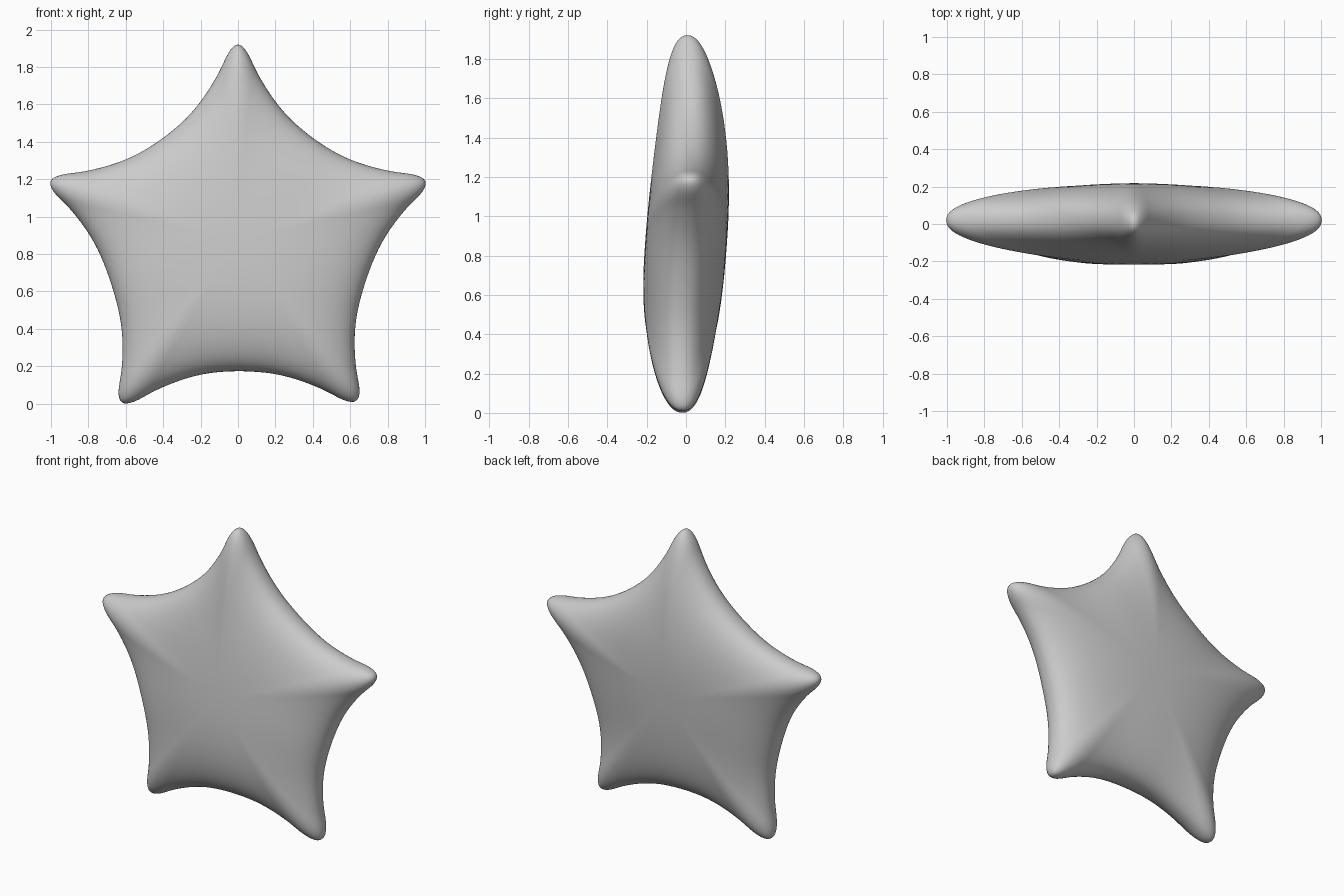
import bpy, bmesh
from math import sin, cos, pi, radians

if "Cube" in bpy.data.objects:
    bpy.data.objects.remove(bpy.data.objects["Cube"], do_unlink=True)

CENTRE_Z, DEPTH, LEAN, POWER = 0.862, 0.208, 0.026, 2.25
CORE_RADIUS, CORE_BLEND = 0.8, 1.5
RINGS, STEPS = 28, 4

# Half of one arm outline: degrees from the tip, radius
HALF_ARM = [(0, 1.053), (2.7, 1.014), (6.5, 0.909), (11, 0.826),
            (17, 0.756), (25, 0.706), (36, 0.685)]


def star_outline():
    """Closed smooth outline through five mirrored copies of the half arm."""
    arm = [(-a, r) for a, r in HALF_ARM[:0:-1]] + HALF_ARM[:-1]
    keys = []
    for i in range(5):
        for a, r in arm:
            turn = a + 72 * i
            side = min(turn, 360 - turn)
            # The two lower flanks are fuller than the other edges
            if 72 < side < 144:
                r += 0.028 * sin(pi * (side - 72) / 72) ** 0.6
            # The lower left arm points slightly further out
            if i == 2:
                turn -= 0.8 * cos(radians(a * 2.5))
            t = radians(turn)
            keys.append((r * sin(t), r * cos(t)))
    n, pts = len(keys), []
    for i in range(n):
        p = [keys[(i + k) % n] for k in (-1, 0, 1, 2)]
        for s in range(STEPS):
            u = s / STEPS
            pts.append(tuple(
                0.5 * (2 * b + (c - a) * u + (2 * a - 5 * b + 4 * c - d) * u**2
                       + (3 * b - a - 3 * c + d) * u**3)
                for a, b, c, d in zip(*p)))
    return pts


def build_star():
    bm = bmesh.new()
    outline = star_outline()

    # The body leans forward at the bottom and back at the top
    def place(x, y, z):
        return bm.verts.new((x, y + LEAN * sin(pi * z / 1.15), CENTRE_Z + 1.005 * z))

    # Rings sweep from the front centre, over the rim, to the back centre,
    # round near the middle and star-shaped at the rim
    rings = []
    for k in range(1, 2 * RINGS):
        ang = pi * k / (2 * RINGS)
        t = sin(ang) ** (2 / POWER)
        h = DEPTH * abs(cos(ang)) ** (2 / POWER)
        y = -h if k < RINGS else h
        w = t ** CORE_BLEND
        ring = []
        for x, z in outline:
            s = t * (w + (1 - w) * CORE_RADIUS / (x * x + z * z) ** 0.5)
            ring.append(place(x * s, y, z * s))
        rings.append(ring)
    n = len(outline)
    front, back = place(0, -DEPTH, 0), place(0, DEPTH, 0)
    for j in range(n):
        m = (j + 1) % n
        bm.faces.new((front, rings[0][j], rings[0][m]))
        bm.faces.new((back, rings[-1][m], rings[-1][j]))
        for a, b in zip(rings, rings[1:]):
            bm.faces.new((a[j], b[j], b[m], a[m]))

    bmesh.ops.recalc_face_normals(bm, faces=bm.faces)
    for f in bm.faces:
        f.smooth = True
    mesh = bpy.data.meshes.new("star_cushion")
    bm.to_mesh(mesh)
    bm.free()
    obj = bpy.data.objects.new("star_cushion", mesh)
    bpy.context.collection.objects.link(obj)
    return obj


# Plain grey surface
grey = bpy.data.materials.new("plain_grey")
grey.use_nodes = True
colour = (0.6, 0.6, 0.6, 1)
grey.diffuse_color = colour
grey.node_tree.nodes["Principled BSDF"].inputs["Base Color"].default_value = colour

build_star().data.materials.append(grey)
